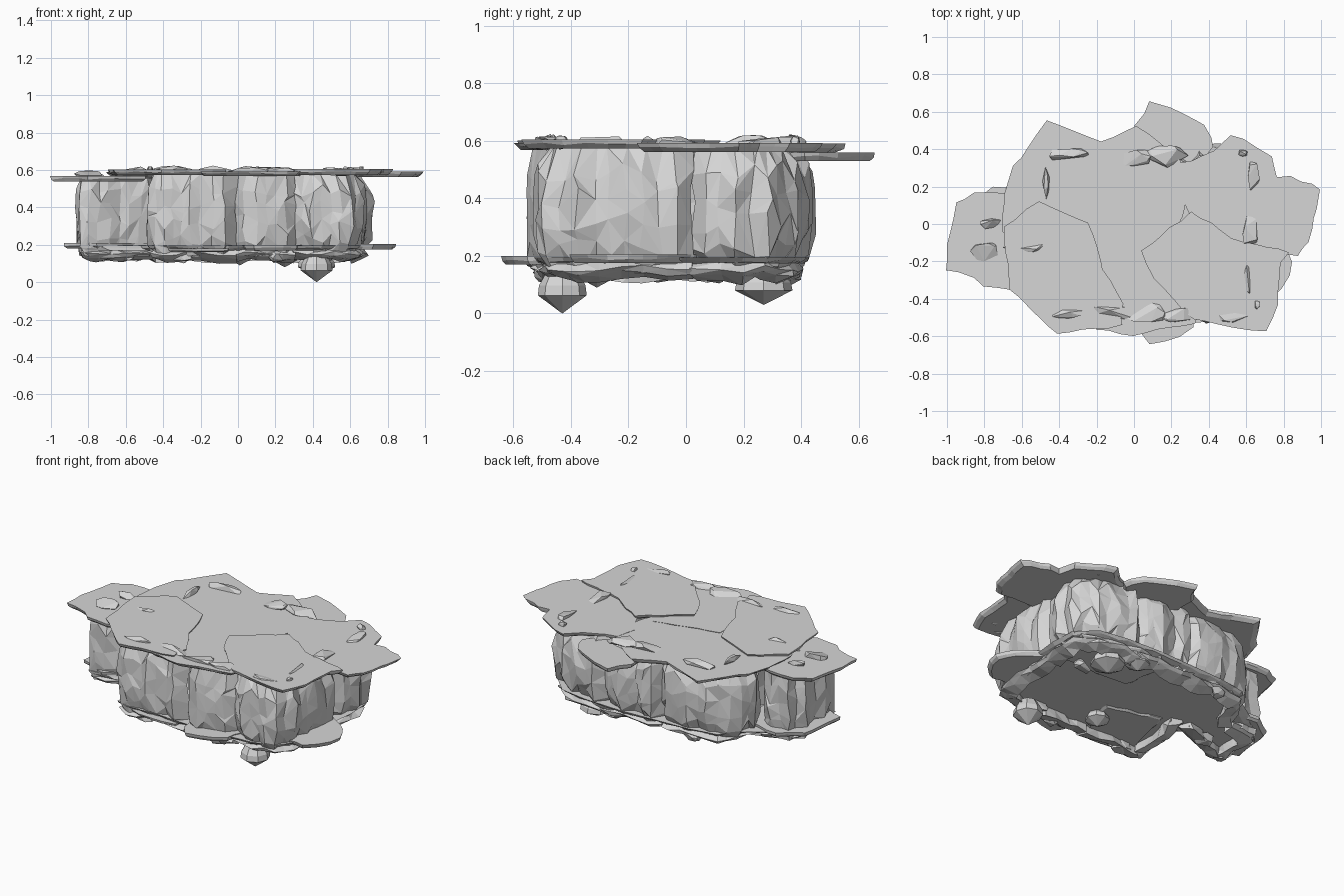
import bpy, bmesh, math, random
from mathutils import Vector

random.seed(4)
cube = bpy.data.objects.get("Cube")
if cube:
    bpy.data.objects.remove(cube)

stone = bpy.data.materials.new("grey_stone")
stone.use_nodes = True
GREY = (0.67, 0.67, 0.67, 1)
stone.diffuse_color = GREY
stone.node_tree.nodes["Principled BSDF"].inputs["Base Color"].default_value = GREY


def jit(a):
    return random.uniform(-a, a)


def finish(name, bm, fix_normals=True):
    if fix_normals:
        bmesh.ops.recalc_face_normals(bm, faces=bm.faces)
    mesh = bpy.data.meshes.new(name)
    bm.to_mesh(mesh)
    bm.free()
    mesh.materials.append(stone)
    obj = bpy.data.objects.new(name, mesh)
    bpy.context.collection.objects.link(obj)


def resample(points, step, closed):
    """Split a polyline into even steps."""
    pts = [Vector((x, y, 0)) for x, y in points]
    ends = pts[1:] + pts[:1] if closed else pts[1:]
    out = []
    for a, b in zip(pts, ends):
        n = max(1, round((b - a).length / step))
        out += [a.lerp(b, i / n) for i in range(n)]
    return out if closed else out + [pts[-1]]


def outward(pts, i):
    """Unit directions along and out of an anticlockwise path."""
    d = (pts[min(i + 1, len(pts) - 1)] - pts[max(i - 1, 0)]).normalized()
    return d, Vector((d.y, -d.x, 0))


def slab(name, outline, top, thick=0.03, rough=0.009):
    """Thin flat plate with a chipped, undercut rim."""
    pts = resample(outline, 0.07, True)
    mid = sum(pts, Vector()) / len(pts)
    pts = [p + Vector((jit(rough), jit(rough), 0)) for p in pts]
    bm = bmesh.new()
    rings = []
    for scale, z, wob in ((1, top, 0), (0.98, top - thick * 0.5, 0.005), (0.92, top - thick, 0)):
        rings.append([bm.verts.new(mid + (p - mid) * (scale + jit(wob * 2)) + Vector((0, 0, z + jit(wob))))
                      for p in pts])
    bm.faces.new(rings[0])
    bm.faces.new(rings[-1])
    for r, s in zip(rings, rings[1:]):
        for i in range(len(pts)):
            j = (i + 1) % len(pts)
            bm.faces.new((r[i], r[j], s[j], s[i]))
    finish(name, bm)


def cliff(name, path, bulge, top, bottom=0.14):
    """Faceted upright rock face; path runs anticlockwise, ends tuck inward."""
    pts = resample(path, 0.055, False)
    levels = 5
    bm = bmesh.new()
    grid = []
    for i, p in enumerate(pts):
        d, out = outward(pts, i)
        ridge = -0.06 if i in (0, len(pts) - 1) else jit(0.016)
        col = []
        for k in range(levels + 1):
            t = k / levels
            swell = bulge * (max(0, math.sin(math.pi * t)) ** 0.4 - 0.8)
            co = p + out * (swell + ridge + jit(0.009)) + d * jit(0.013)
            co.z = bottom + (top - bottom) * t
            if 0 < k < levels:
                co.z += jit(0.04)
            col.append(bm.verts.new(co))
        grid.append(col)
    for c, n in zip(grid, grid[1:]):
        for k in range(levels):
            q = [c[k], n[k], n[k + 1], c[k + 1]]
            if random.random() < 0.5:
                q = q[1:] + q[:1]
            bm.faces.new((q[0], q[1], q[2]))
            bm.faces.new((q[0], q[2], q[3]))
    finish(name, bm, False)


def rim(name, path):
    """Ragged ledge running along the foot of a cliff."""
    pts = resample(path, 0.08, False)
    bm = bmesh.new()
    loops = []
    for i, p in enumerate(pts):
        d, out = outward(pts, i)
        drop = jit(0.012)
        loop = []
        for o, z in ((-0.09, 0.18), (-0.04, 0.18), (-0.01, 0.155), (-0.03, 0.135), (-0.1, 0.115)):
            loop.append(bm.verts.new(p + out * (o + jit(0.014)) + Vector((0, 0, z + drop + jit(0.006)))))
        loops.append(loop)
    for a, b in zip(loops, loops[1:]):
        for k in range(5):
            m = (k + 1) % 5
            bm.faces.new((a[k], b[k], b[m], a[m]))
    bm.faces.new(loops[0])
    bm.faces.new(loops[-1])
    bmesh.ops.triangulate(bm, faces=bm.faces)
    finish(name, bm)


def rock(name, at, size):
    """Small angular splinter."""
    bm = bmesh.new()
    for i in range(14):
        v = Vector((jit(1), jit(1), jit(1))).normalized()
        bm.verts.new(Vector(at) + Vector([a * s for a, s in zip(v, size)]))
    res = bmesh.ops.convex_hull(bm, input=bm.verts)
    bmesh.ops.delete(bm, geom=list({g for g in res["geom_interior"] if g.is_valid}), context="VERTS")
    finish(name, bm)


def hanging_gem(name, x, y, tip, top, r):
    """Eight-sided pointed stone under the base."""
    bm = bmesh.new()
    h = top - tip
    rings = []
    for s, z in ((0.6, top), (0.95, tip + h * 0.65), (1, tip + h * 0.42)):
        rings.append([bm.verts.new((x + r * s * math.cos(a * math.pi / 4), y + r * s * math.sin(a * math.pi / 4), z))
                      for a in range(8)])
    point = bm.verts.new((x, y, tip))
    bm.faces.new(rings[0])
    for i in range(8):
        j = (i + 1) % 8
        for a, b in zip(rings, rings[1:]):
            bm.faces.new((a[i], a[j], b[j], b[i]))
        bm.faces.new((rings[-1][i], rings[-1][j], point))
    finish(name, bm)


# top paving
slab("left_top_slab", [(-1, -.24), (-.99, -.05), (-.95, .12), (-.85, .16), (-.7, .17), (-.5, .1), (-.5, -.3),
                       (-.66, -.35), (-.8, -.33), (-.86, -.28)], .567)
slab("back_top_slab", [(.01, .53), (.09, .65), (.19, .63), (.38, .53), (.43, .41), (.25, .25), (0, .3)], .56)
slab("back_left_top_slab", [(-.7, -.05), (-.7, .17), (-.64, .32), (-.56, .4), (-.47, .55), (-.4, .52), (-.18, .44),
                            (.02, .53), (.25, .34), (.28, .1), (.2, -.1), (-.1, -.3), (-.5, -.3)], .59)
slab("middle_top_slab", [(-.2, -.56), (0, -.6), (.33, -.53), (.4, -.2), (.2, .05), (-.2, -.05)], .593, .025)
slab("right_top_slab", [(.25, .32), (.43, .4), (.51, .47), (.59, .45), (.73, .37), (.77, .25), (.83, .26), (1, .18),
                        (.98, .09), (.94, -.09), (.87, -.17), (.5, -.15), (.3, .05), (.22, .2)], .592)
slab("front_left_top_slab", [(-.7, -.02), (-.5, .12), (-.24, 0), (-.16, -.25), (-.06, -.43), (-.07, -.54),
                             (-.41, -.59), (-.5, -.51), (-.66, -.35)], .602)
slab("front_right_top_slab", [(.3, .06), (.04, -.14), (.06, -.22), (.16, -.35), (.31, -.51), (.51, -.56), (.7, -.58),
                              (.77, -.43), (.78, -.2), (.83, -.15), (.52, -.08), (.46, -.03)], .604)

# cliffs, anticlockwise, with how far each swells at mid height
CLIFFS = {
    "left_recess": (.02, [(-.62, .16), (-.8, .12), (-.85, .04), (-.85, -.26), (-.74, -.25), (-.52, -.16), (-.42, -.12)]),
    "front_left": (.035, [(-.41, -.05), (-.46, -.2), (-.48, -.5), (-.4, -.53), (-.2, -.52), (-.01, -.53)]),
    "front_middle": (.035, [(-.03, -.51), (.1, -.54), (.31, -.51)]),
    "front_right": (.06, [(.29, -.5), (.45, -.52), (.59, -.48), (.66, -.38), (.67, -.15), (.68, .02)]),
    "back_right": (.08, [(.67, .01), (.7, .12), (.69, .28), (.58, .39), (.4, .42), (.28, .42)]),
    "back_middle": (.06, [(.31, .41), (.15, .43), (-.11, .4)]),
    "back_left": (.06, [(-.08, .4), (-.3, .41), (-.48, .38), (-.56, .28), (-.63, .13)]),
}
for part, (bulge, path) in CLIFFS.items():
    cliff(part + "_cliff", path, bulge, .555 if part == "left_recess" else .58)
    rim(part + "_foot_rim", path)

# underside plates
slab("base_floor", [p for bulge, path in CLIFFS.values() for p in path[1:-1]], .195, .025, 0)
slab("left_base_plate", [(-.93, -.18), (-.9, .1), (-.75, .2), (-.5, .15), (-.48, -.14), (-.75, -.26)], .21)
slab("right_base_plate", [(.4, -.4), (.35, .05), (.6, .05), (.8, -.1), (.85, -.2), (.84, -.27), (.73, -.4)], .205)
slab("front_base_plate", [(.03, -.58), (.08, -.64), (.16, -.63), (.31, -.56), (.4, -.3), (0, -.3)], .2)
slab("front_left_base_plate", [(-.4, -.5), (-.3, -.55), (-.06, -.55), (.05, -.2), (-.3, -.1)], .18, .02)
slab("back_base_plate", [(.1, .05), (.6, .05), (.65, .33), (.3, .41), (.05, .38)], .175, .02)

# stones hanging below
hanging_gem("front_hanging_stone", .42, -.43, 0, .15, .085)
hanging_gem("back_hanging_stone", .42, .27, .03, .15, .1)
hanging_gem("small_back_hanging_stone", .25, .33, .08, .17, .07)
hanging_gem("small_front_hanging_stone", .01, -.31, .09, .18, .07)
for x, y in ((-.3, -.47), (.2, -.48), (-.6, -.1), (-.3, .35), (.45, .1)):
    rock("underside_splinter", (x, y, .14), (.07, .05, .04))

# splinters of cliff poking through the paving: x, y, half length, half width
SPLINTERS = [(0, .36, .13, .05), (.18, .36, .14, .06), (-.35, .37, .12, .04), (.64, .26, .035, .1), (.62, -.05, .045, .11),
             (.6, -.3, .035, .1), (-.12, -.47, .13, .045), (.06, -.48, .13, .06), (.22, -.48, .11, .05),
             (-.36, -.47, .12, .04), (-.58, -.12, .13, .035), (-.8, -.14, .08, .06), (-.77, 0, .08, .03),
             (-.47, .22, .02, .09), (.53, -.5, .1, .03), (.66, -.43, .02, .03), (.58, .38, .03, .02)]
for x, y, lx, ly in SPLINTERS:
    low = .572 if x < -.65 else .592
    rock("paving_splinter", (x, y, low), (lx, ly, .032))
